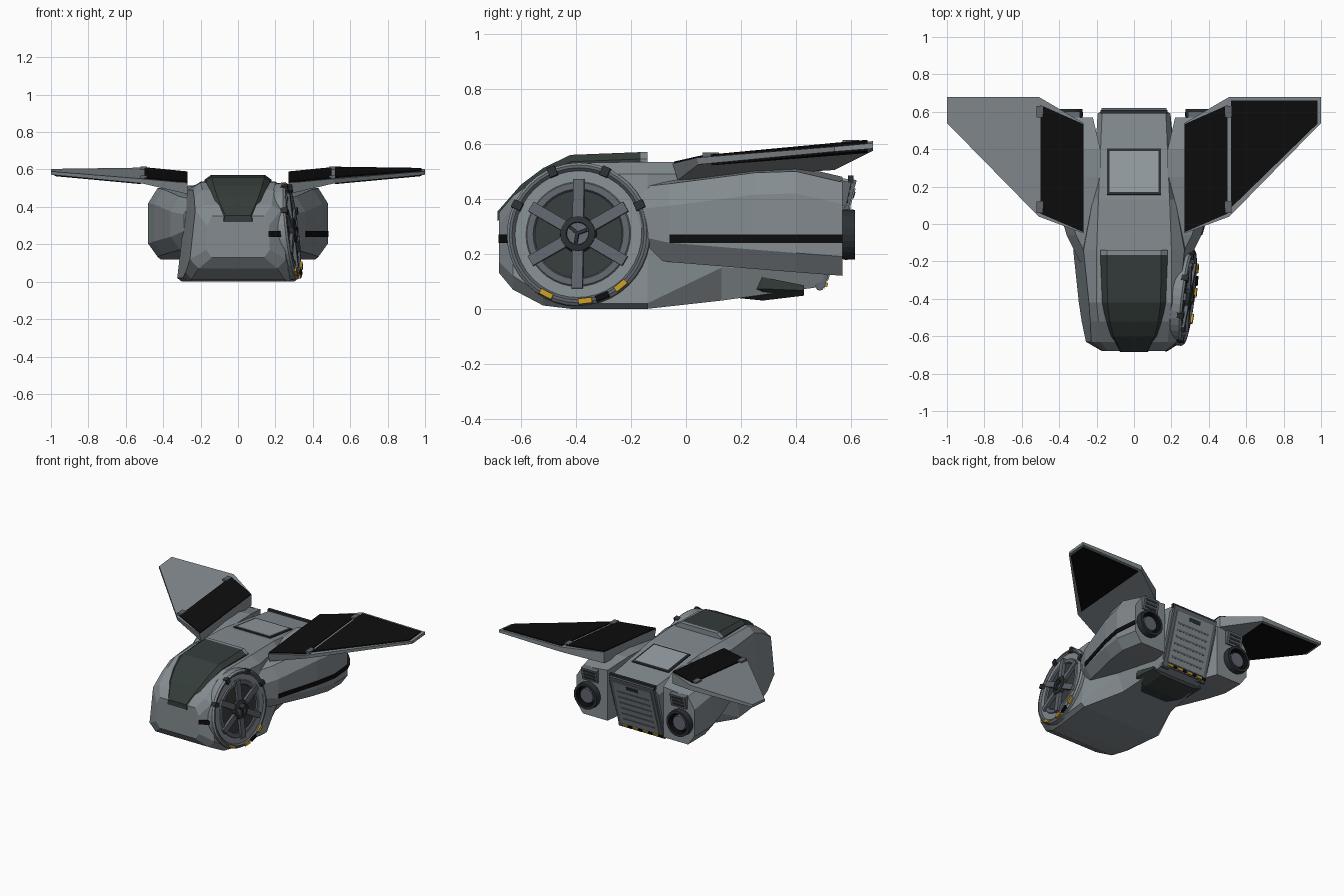
import bpy, bmesh, math
from mathutils import Matrix, Vector

if "Cube" in bpy.data.objects:
    bpy.data.objects.remove(bpy.data.objects["Cube"])

def mat(name, r, g, b):
    m = bpy.data.materials.new(name)
    m.diffuse_color = (r, g, b, 1)
    m.use_nodes = True
    m.node_tree.nodes["Principled BSDF"].inputs["Base Color"].default_value = m.diffuse_color
    return m

GREY = mat("hull grey", .23, .26, .28)
LIGHT = mat("light grey", .30, .34, .365)
MID = mat("slate grey", .115, .13, .155)
DARK = mat("dark grey", .025, .03, .034)
GLASS = mat("dark green glass", .034, .046, .043)
BLACK = mat("black", .004, .004, .004)
YELLOW = mat("yellow", .55, .32, .02)

def finish(name, bm, mats):
    bmesh.ops.recalc_face_normals(bm, faces=bm.faces)
    me = bpy.data.meshes.new(name)
    bm.to_mesh(me)
    bm.free()
    for m in mats:
        me.materials.append(m)
    ob = bpy.data.objects.new(name, me)
    bpy.context.collection.objects.link(ob)
    return ob

def loft(name, rings, *mats, rule=None):
    """Skin equal-length rings of points and cap both ends."""
    bm = bmesh.new()
    vs = [[bm.verts.new(p) for p in r] for r in rings]
    n = len(rings[0])
    for i in range(len(vs) - 1):
        for j in range(n):
            k = (j + 1) % n
            f = bm.faces.new((vs[i][j], vs[i][k], vs[i + 1][k], vs[i + 1][j]))
            f.material_index = rule(i, j) if rule else 0
    bm.faces.new(vs[0])
    bm.faces.new(vs[-1]).material_index = rule(len(vs) - 2, 0) if rule else 0
    return finish(name, bm, mats)

def box(name, size, mx, m):
    bm = bmesh.new()
    bmesh.ops.create_cube(bm, size=1, matrix=mx @ Matrix.Diagonal((*size, 1)))
    return finish(name, bm, [m])

def lathe(name, profile, mx, mats, idx, segs=32):
    """Spin (radius, height) points about local z, one material per band."""
    bm = bmesh.new()
    rings = [[bm.verts.new(mx @ Vector((r * math.cos(2 * math.pi * k / segs),
              r * math.sin(2 * math.pi * k / segs), h))) for k in range(segs)] for r, h in profile]
    for i in range(len(rings) - 1):
        for k in range(segs):
            l = (k + 1) % segs
            f = bm.faces.new((rings[i][k], rings[i][l], rings[i + 1][l], rings[i + 1][k]))
            f.material_index = idx[i]
    bm.faces.new(rings[0])
    bm.faces.new(rings[-1]).material_index = idx[-1]
    return finish(name, bm, mats)

def T(x, y, z):
    return Matrix.Translation((x, y, z))

def frame(o, a, b, c):
    m = Matrix((a, b, c)).transposed().to_4x4()
    m.translation = o
    return m

def mirrored(half):
    return half + [(-x, y, z) for x, y, z in reversed(half)]

# fuselage: half sections from bottom edge to shoulder
sections = [
    (-.68, (.14, .13), (.17, .17), (.165, .30), (.14, .35)),
    (-.63, (.21, .07), (.257, .12), (.229, .38), (.18, .41)),
    (-.52, (.25, .012), (.28, .05), (.234, .45), (.19, .49)),
    (-.42, (.265, .0), (.295, .02), (.241, .49), (.20, .53)),
    (-.14, (.30, .0), (.325, .02), (.27, .49), (.20, .535)),
    (.13, (.20, .03), (.24, .15), (.22, .49), (.19, .53))]
rings = [mirrored([(x, s[0], z) for x, z in s[1:]]) for s in sections]
rings.append(mirrored([(.17, .49, .08), (.185, .51, .14), (.195, .59, .42), (.17, .605, .47)]))
loft("fuselage", rings, GREY)

# canopy with a grey rear cap
can = [(-.685, .075, .068, .32, .355), (-.60, .125, .11, .40, .452), (-.52, .15, .13, .45, .512),
       (-.42, .17, .142, .49, .56), (-.165, .18, .145, .50, .57), (-.14, .18, .145, .50, .57)]
loft("canopy", [mirrored([(a, y, z0), (a, y, z1 - .025), (b, y, z1)]) for y, a, b, z0, z1 in can],
     GLASS, GREY, rule=lambda i, j: int(i == 4))

# belly pod ahead of the ramp
loft("belly_pod", [mirrored([(w * .65, y, z0), (w, y, (z0 + z1) / 2), (w, y, z1)]) for y, w, z0, z1 in
     [(.13, .12, .045, .08), (.28, .21, .03, .115), (.43, .20, .048, .085)]], GLASS)

# roof hatch lying on the sloping roof
hatch = T(0, .28, .512) @ Matrix.Rotation(math.atan(-.128), 4, 'X')
box("hatch_frame", (.29, .25, .012), hatch, DARK)
box("hatch_panel", (.262, .222, .018), hatch, LIGHT)

# rear ramp: local x across, y up the slope, z outwards
up = Vector((0, .3, 1)).normalized()
across = Vector((-1, 0, 0))
ramp = frame((0, .548, .275), across, up, across.cross(up))
box("ramp_border", (.35, .41, .03), ramp, MID)
box("ramp_panel", (.30, .35, .04), ramp, GREY)
for k in range(6):
    box("ramp_groove", (.25, .012, .044), ramp @ T(0, -.13 + .046 * k, 0), MID)
box("ramp_window", (.09, .025, .046), ramp @ T(0, .15, 0), DARK)
for x in (-.12, -.04, .04, .12):
    box("ramp_marking", (.04, .016, .046), ramp @ T(x, -.19, 0), YELLOW)
    box("ramp_marking_gap", (.03, .016, .046), ramp @ T(x + .035, -.19, 0), BLACK)
box("ramp_lintel", (.36, .02, .03), T(0, .60, .47), DARK)

# engines and wings, built per side
def at(q, u, v):
    return q[0].lerp(q[1], u).lerp(q[3].lerp(q[2], u), v)

def plate(name, q, uv, dz, m):
    """Thin plate over a patch of a four-cornered surface."""
    pts = [at(q, u, v) for u, v in uv]
    d = Vector((0, 0, dz))
    loft(name, [[p - d * .3 for p in pts], [p + d for p in pts]], m)

for s, side in ((1, "right"), (-1, "left")):
    nac = [(-.20, .20, .29, .20, .46), (-.06, .20, .36, .17, .475), (.25, .18, .45, .145, .515),
           (.40, .18, .48, .133, .52), (.57, .22, .465, .12, .48)]
    loft(side + "_engine", [[(s * x, y, z) for x, z in ((xi, zb), (xo - .05, zb), (xo, zb + .07),
         (xo, zt - .1), (xo - .05, zt - .02), (xi, zt))] for y, xi, xo, zb, zt in nac], GREY)

    # exhaust nozzle and vent
    back = T(s * .365, .57, .27) @ Matrix.Rotation(-math.pi / 2, 4, 'X')
    lathe(side + "_nozzle", [(.085, -.02), (.092, .01), (.09, .045), (.072, .045), (.065, .01),
          (.052, .01), (.05, .03), (.001, .03)], back, [DARK, MID, BLACK], [0, 0, 0, 2, 2, 1, 1], 24)
    vent = T(s * .35, .572, .42) @ Matrix.Rotation(-.2, 4, 'X')
    box(side + "_vent", (.12, .04, .09), vent, MID)
    for k in range(3):
        box(side + "_vent_slot", (.09, .046, .014), vent @ T(0, 0, -.025 + .025 * k), DARK)
    lathe(side + "_ramp_foot", [(.016, -.03), (.016, .03)], T(s * .15, .487, .082)
          @ Matrix.Rotation(math.pi / 2, 4, 'Y'), [MID], [0], 10)

    # wing: root, fold and tip sections
    top = [[Vector((s * x, y, z)) for x, y, z in r] for r in (
        [(.27, -.05, .528), (.27, .54, .583)], [(.51, .04, .55), (.51, .68, .61)],
        [(1, .54, .59), (1, .68, .603)])]
    low = [[Vector((s * x, y, z)) for x, y, z in r] for r in (
        [(.27, -.03, .468), (.27, .54, .505)], [(.51, .045, .525), (.51, .68, .575)],
        [(1, .54, .572), (1, .68, .583)])]
    loft(side + "_wing", [[t[0], t[1], b[1], b[0]] for t, b in zip(top, low)], GREY)
    inner = (top[0][0], top[1][0], top[1][1], top[0][1])
    outer = (top[1][0], top[2][0], top[2][1], top[1][1])
    under = (low[1][0], low[2][0], low[2][1], low[1][1])
    patch = [(.02, .06), (.96, .10), (.96, .88), (.02, .97)]
    plate(side + "_inner_wing_panel", inner, [(0, .01), (.96, .03), (.96, .94), (0, .99)], .007, BLACK)
    if s > 0:
        plate("right_outer_wing_panel", outer, patch, .007, BLACK)
    plate(side + "_wing_underside_panel", under, patch, -.007, BLACK)
    for y, z in ((.09, .557), (.60, .604)):
        box(side + "_wing_hinge", (.035, .06, .022), T(s * .505, y, z), MID)

# black stripe along the right engine and nose
def stripe(name, path):
    loft(name, [[(x - .006, y, .24), (x + .005, y, .24), (x + .005, y, .27), (x - .006, y, .27)]
                for x, y in path], BLACK)
stripe("engine_stripe", [(.36, -.06), (.45, .25), (.48, .40), (.465, .57)])
stripe("nose_stripe", [(.170, -.682), (.248, -.632)])

# round side door: local x forward-back, y up, z outwards
n = Vector((1, -.12, .12)).normalized()
t1 = Vector((.12, 1, 0)).normalized()
door = frame((.27, -.39, .27), t1, n.cross(t1), n)
lathe("door_dish", [(.262, -.05), (.262, .014), (.252, .025), (.242, .025), (.232, .014), (.192, .014),
      (.188, .02), (.165, .02), (.16, .012), (.001, .012)], door,
      [GREY, MID, GLASS], [0, 0, 1, 1, 0, 0, 1, 1, 2, 2], 40)
def spin(deg, r, h):
    return door @ Matrix.Rotation(math.radians(deg), 4, 'Z') @ T(r, 0, h)
for k in range(6):
    box("door_spoke", (.15, .04, .02), spin(30 + 60 * k, .125, .022), MID)
lathe("door_hub", [(.068, .01), (.064, .036), (.042, .042), (.04, .036), (.001, .036)], door,
      [DARK, MID], [0, 0, 0, 1], 16)
for k in range(3):
    box("hub_prong", (.036, .012, .014), spin(20 + 120 * k, .018, .042), DARK)
for a in (25, 67, 113, 155):
    box("door_clamp", (.036, .03, .036), spin(a, .247, .018), DARK)
for a, m in ((243, YELLOW), (277, YELLOW), (292, BLACK), (310, YELLOW)):
    box("door_marking", (.02, .05, .02), spin(a, .248, .024), m)
